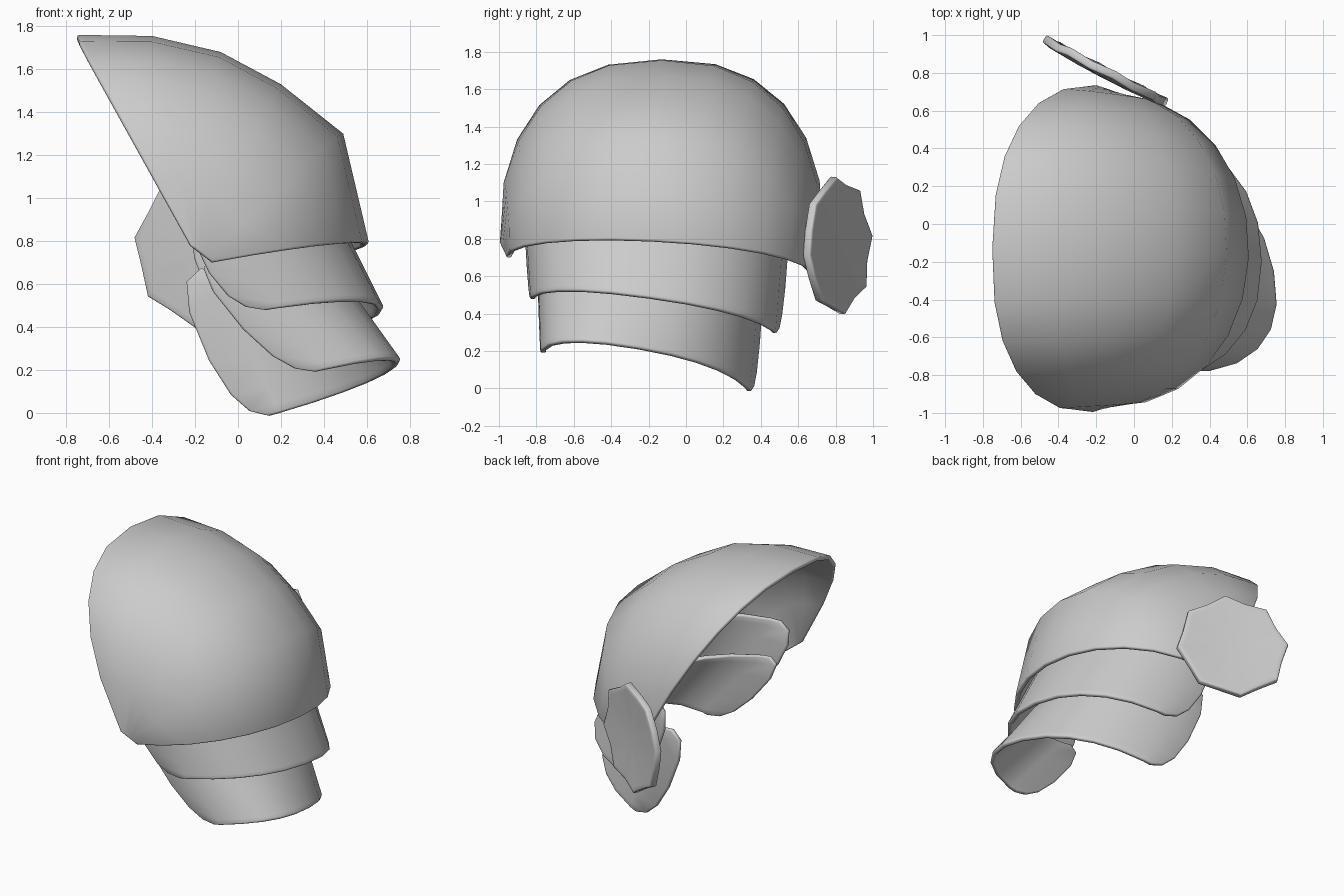
import bpy, bmesh, math
from mathutils import Vector

if "Cube" in bpy.data.objects:
    bpy.data.objects.remove(bpy.data.objects["Cube"])

SEG = 12


def spow(v, p):
    return math.copysign(abs(v) ** p, v)


def arch(front, crown, back, p):
    """Rounded arch running from the front end over the crown to the back end."""
    f, c, b = Vector(front), Vector(crown), Vector(back)
    mid, half = (f + b) / 2, (b - f) / 2
    pts = []
    for i in range(SEG + 1):
        a = math.pi * i / SEG
        s = max(math.sin(a), 0.0)
        pts.append(mid - half * spow(math.cos(a), p) + (c - mid) * (s ** p))
    return pts


def finish(name, bm, thickness, offset):
    bmesh.ops.recalc_face_normals(bm, faces=bm.faces)
    mesh = bpy.data.meshes.new(name)
    bm.to_mesh(mesh)
    bm.free()
    ob = bpy.data.objects.new(name, mesh)
    bpy.context.collection.objects.link(ob)
    sol = ob.modifiers.new("thickness", 'SOLIDIFY')
    sol.thickness, sol.offset = thickness, offset
    bev = ob.modifiers.new("soft_rim", 'BEVEL')
    bev.width, bev.segments, bev.limit_method = 0.01, 2, 'ANGLE'
    bev.angle_limit = math.radians(60)
    bpy.ops.object.select_all(action='DESELECT')
    ob.select_set(True)
    bpy.context.view_layer.objects.active = ob
    bpy.ops.object.shade_smooth_by_angle(angle=math.radians(45))
    return ob


def shell(name, rows):
    """Loft arches into a plate, thickened inward."""
    bm = bmesh.new()
    grid = [[bm.verts.new(p) for p in row] for row in rows]
    for r0, r1 in zip(grid, grid[1:]):
        for i in range(SEG):
            bm.faces.new((r0[i], r0[i + 1], r1[i + 1], r1[i]))
    bmesh.ops.recalc_face_normals(bm, faces=bm.faces)
    centre = Vector((-0.3, -0.15, 0.5))
    face = max(bm.faces, key=lambda f: f.calc_center_median().x)
    outward = face.normal.dot(face.calc_center_median() - centre) > 0
    return finish(name, bm, 0.03, -1 if outward else 1)


def mix(a, b, t):
    return Vector(a).lerp(Vector(b), t)


# Large shoulder plate: arches fan from the neck opening to the lower edge
crowns = [(-.75, -.13, 1.76), (-.4, -.13, 1.755), (-.08, -.14, 1.68),
          (.2, -.15, 1.53), (.49, -.16, 1.3), (.61, -.18, .79)]
fullness = (.82, .83, .85, .89, .96, .98)
rows = []
for k, c in enumerate(crowns):
    t = k / (len(crowns) - 1)
    rows.append(arch(mix((-.22, -1.0, .78), (-.12, -.96, .70), t), c,
                     mix((-.2, .74, .79), (-.05, .68, .62), t), fullness[k]))
shell("shoulder_plate", rows)


# Two overlapping arm plates with rounded ends
def arm_plate(name, top, bottom):
    a, b = arch(*top, .88), arch(*bottom, .88)
    rows = []
    for v, pull in ((0, .65), (.1, .25), (.3, .03), (.6, 0), (.82, .14), (.94, .38), (1, .75)):
        row = [p.lerp(q, v) for p, q in zip(a, b)]
        row[0] = row[0].lerp(row[1], pull)
        row[-1] = row[-1].lerp(row[-2], pull)
        rows.append(row)
    shell(name, rows)


arm_plate("upper_arm_plate",
          ((-.29, -.87, .95), (.45, -.2, .95), (-.29, .565, .92)),
          ((-.03, -.84, .45), (.68, -.2, .49), (-.02, .51, .265)))
arm_plate("lower_arm_plate",
          ((-.27, -.80, .74), (.5, -.22, .62), (-.33, .43, .69)),
          ((.22, -.78, .155), (.745, -.25, .22), (.0, .375, -.055)))

# Scalloped armpit disc hanging behind the shoulder
u, n, z = Vector((-.887, .462, 0)), Vector((.462, .887, 0)), Vector((0, 0, 1))
origin = Vector((-.15, .812, .765))
bm = bmesh.new()
hub = bm.verts.new(origin - n * .02)
rings = []
for scale, depth in ((.45, -.016), (.9, -.006), (1, -.004)):
    ring = []
    for i in range(16):
        a = math.radians(8 + 22.5 * i)
        r = (.37 if i % 2 == 0 else .335) * scale
        d = depth + (.005 if i % 2 == 0 else -.005) * scale
        ring.append(bm.verts.new(origin + (u * math.cos(a) + z * math.sin(a)) * r + n * d))
    rings.append(ring)
for i in range(16):
    j = (i + 1) % 16
    bm.faces.new((hub, rings[0][i], rings[0][j]))
    for r0, r1 in zip(rings, rings[1:]):
        bm.faces.new((r0[i], r1[i], r1[j], r0[j]))
finish("armpit_disc", bm, 0.045, 0)
